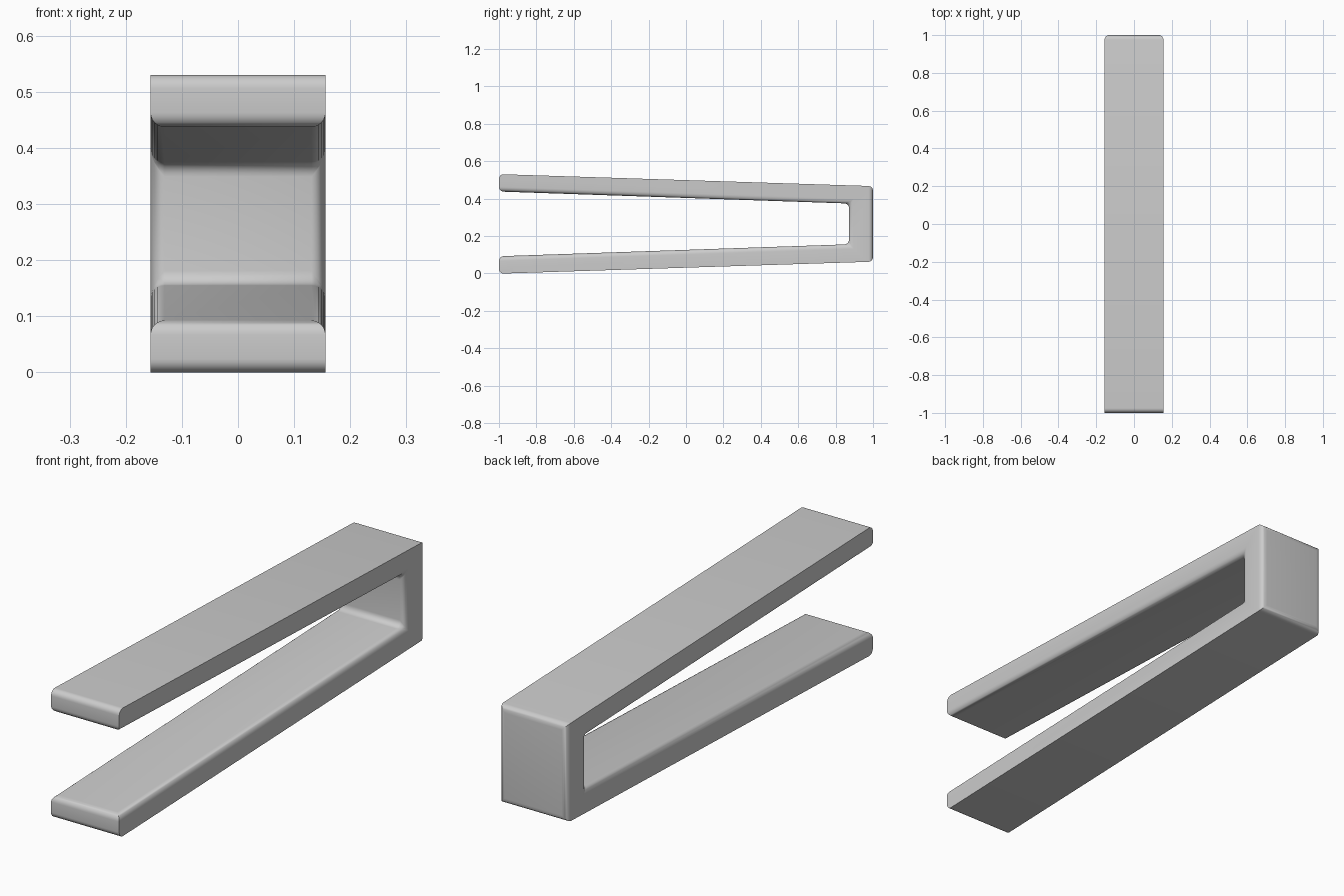
import bpy, bmesh

if "Cube" in bpy.data.objects:
    bpy.data.objects.remove(bpy.data.objects["Cube"])

HALF_W, MID, R = 0.156, 0.265, 0.025

# Upper half of the side profile (y, height above the middle), mirrored below
upper = [(0.872, 0.109), (-1.0, 0.173), (-1.0, 0.266), (1.0, 0.202)]
profile = upper + [(y, -h) for y, h in reversed(upper)]

# Tapered U-shaped body, extruded across its width
bm = bmesh.new()
verts = [bm.verts.new((-HALF_W, y, MID + h)) for y, h in profile]
face = bm.faces.new(verts)
ext = bmesh.ops.extrude_face_region(bm, geom=[face])
moved = [g for g in ext["geom"] if isinstance(g, bmesh.types.BMVert)]
bmesh.ops.translate(bm, verts=moved, vec=(2 * HALF_W, 0, 0))
bmesh.ops.recalc_face_normals(bm, faces=bm.faces)


def is_rounded(edge):
    a, b = (v.co for v in edge.verts)
    if abs(a.x - b.x) > 0.1:               # edges across the width
        return True
    inner = all(abs(p.z - MID) < 0.18 for p in (a, b))
    back = a.y > 0.99 and b.y > 0.99       # rear upright edges
    return inner or back


bmesh.ops.bevel(bm, geom=[e for e in bm.edges if is_rounded(e)], offset=R,
                offset_type='OFFSET', segments=6, profile=0.5,
                affect='EDGES', clamp_overlap=True)
bmesh.ops.recalc_face_normals(bm, faces=bm.faces)

mesh = bpy.data.meshes.new("clip_body")
bm.to_mesh(mesh)
bm.free()
body = bpy.data.objects.new("clip_body", mesh)
bpy.context.collection.objects.link(body)

# Plain grey finish
grey = bpy.data.materials.new("grey")
grey.diffuse_color = (0.6, 0.6, 0.6, 1)
grey.use_nodes = True
grey.node_tree.nodes["Principled BSDF"].inputs["Base Color"].default_value = grey.diffuse_color
mesh.materials.append(grey)

# Smooth fillets, sharp outer edges
bpy.context.view_layer.objects.active = body
body.select_set(True)
bpy.ops.object.shade_smooth_by_angle(angle=0.6)
